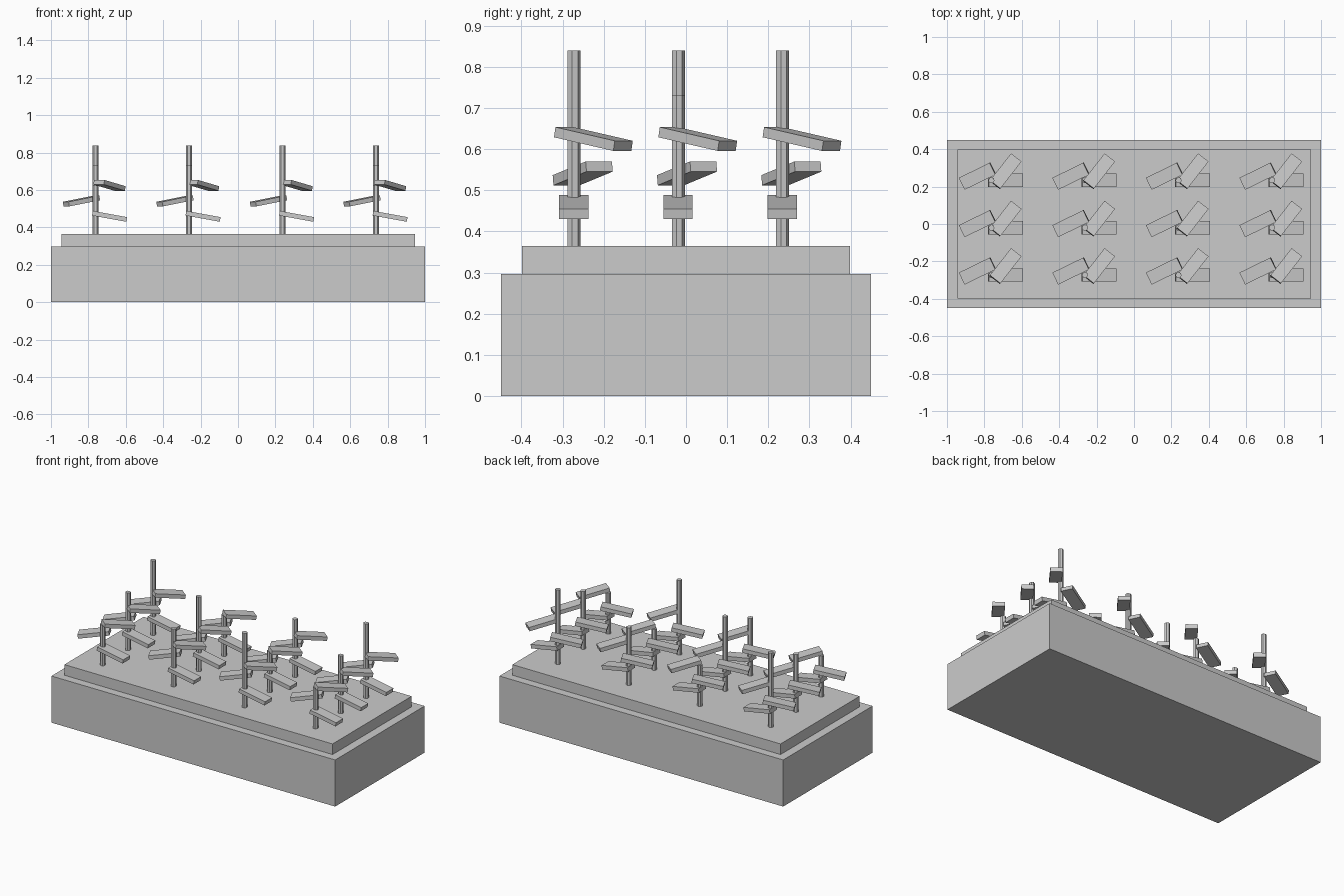
import bpy
from math import radians

if "Cube" in bpy.data.objects:
    bpy.data.objects.remove(bpy.data.objects["Cube"])


def box(name, size, loc, rot=(0, 0, 0)):
    bpy.ops.mesh.primitive_cube_add(size=1, location=loc, rotation=rot)
    ob = bpy.context.object
    ob.name = name
    ob.scale = size
    return ob


def stem(x, y, top):
    bottom = 0.355
    bpy.ops.mesh.primitive_cylinder_add(vertices=7, radius=0.0165, depth=top - bottom,
                                        location=(x, y, (top + bottom) / 2))
    bpy.context.object.name = "stem"


# planter and raised soil slab
box("planter_box", (2, 0.9, 0.297), (0, 0, 0.1485))
box("soil_bed", (1.89, 0.796, 0.0695), (0, 0, 0.32975))

# leaves per plant: offset x, offset y, height, yaw in degrees
LEAVES = [(0.075, 0.0, 0.459, 0), (-0.075, 0.022, 0.541, 206), (0.075, 0.048, 0.6245, 52)]
TOPS = [0.625, 0.732, 0.839]

# grid of seedlings, stem height cycling along the diagonals
for i in range(4):
    for j in range(3):
        x, y = -0.762 + 0.5 * i, -0.273 + 0.2535 * j
        stem(x, y, TOPS[(i + j) % 3])
        for dx, dy, z, yaw in LEAVES:
            box("leaf", (0.186, 0.071, 0.025), (x + dx, y + dy, z),
                (0, radians(10.3), radians(yaw)))
